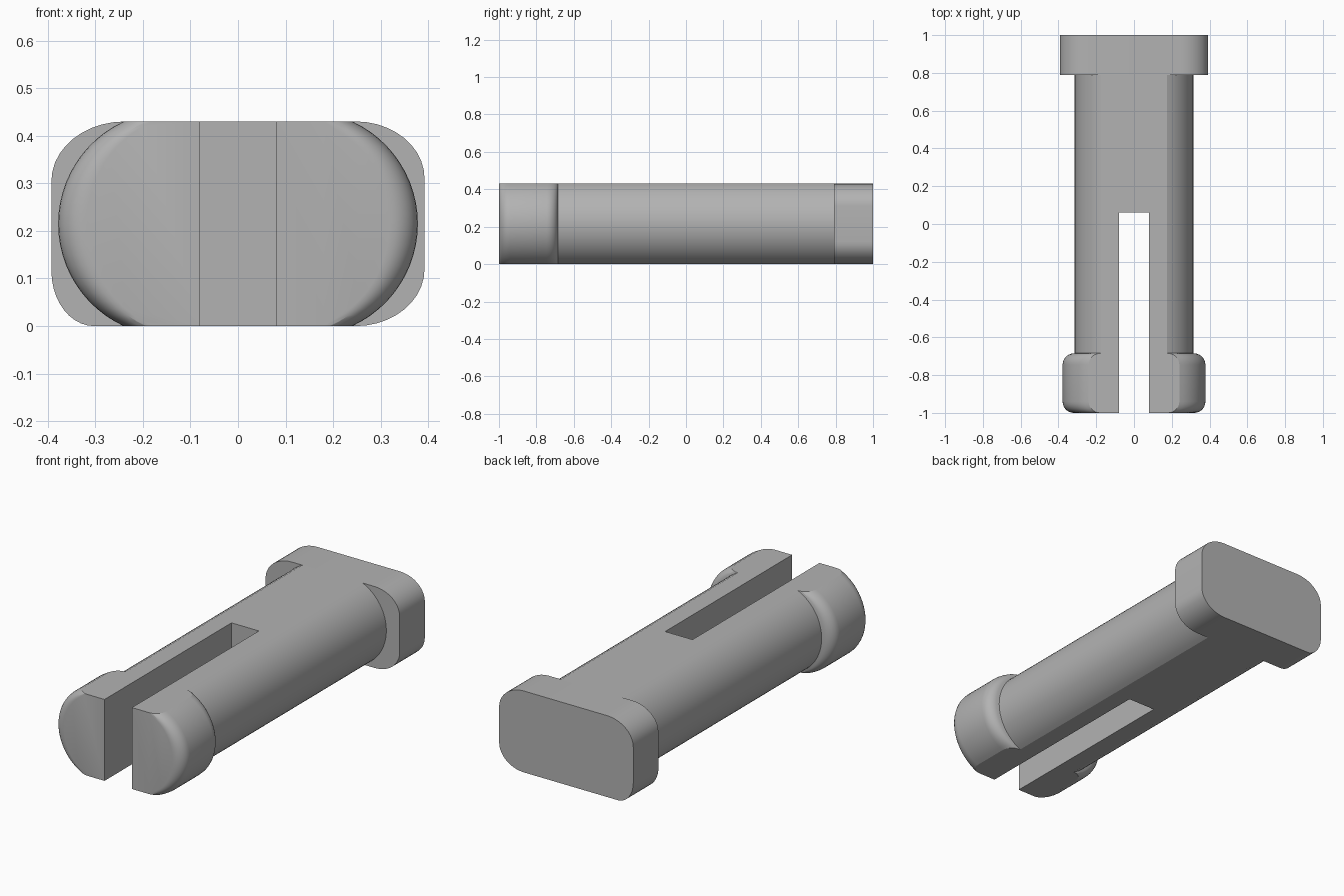
import bpy, bmesh
from math import sin, cos, asin, pi, radians

if "Cube" in bpy.data.objects:
    bpy.data.objects.remove(bpy.data.objects["Cube"], do_unlink=True)

HALF = 0.215   # half of the overall thickness

grey = bpy.data.materials.new("plain grey")
grey.use_nodes = True
grey.diffuse_color = (0.45, 0.45, 0.45, 1)
grey.node_tree.nodes["Principled BSDF"].inputs["Base Color"].default_value = grey.diffuse_color


def loft(name, sections):
    """Skin a list of (y, outline) sections and cap both ends."""
    bm = bmesh.new()
    rings = [[bm.verts.new((x, y, z)) for x, z in pts] for y, pts in sections]
    n = len(rings[0])
    for a, b in zip(rings, rings[1:]):
        for i in range(n):
            j = (i + 1) % n
            bm.faces.new((a[i], a[j], b[j], b[i]))
    bm.faces.new(rings[0])
    bm.faces.new(rings[-1])
    bmesh.ops.recalc_face_normals(bm, faces=bm.faces)
    mesh = bpy.data.meshes.new(name)
    bm.to_mesh(mesh)
    bm.free()
    mesh.materials.append(grey)
    ob = bpy.data.objects.new(name, mesh)
    bpy.context.collection.objects.link(ob)
    return ob


def barrel(width, flat, steps=24):
    """Outline with bulged sides and flat top and bottom."""
    drop = width - flat
    r = (HALF ** 2 + drop ** 2) / (2 * drop)
    a = asin(HALF / r)
    side = []
    for i in range(steps + 1):
        t = -a + 2 * a * i / steps
        side.append((width - r + r * cos(t), HALF + r * sin(t)))
    return side + [(-x, z) for x, z in reversed(side)]


def rounded_plate(w, corners, steps=10):
    """Outline with elliptical corners, from lower right anticlockwise."""
    pts = []
    for k, (sx, sz, rx, rz) in enumerate(corners):
        for i in range(steps + 1):
            t = -pi / 2 + k * pi / 2 + i / steps * pi / 2
            pts.append((sx * (w - rx) + rx * cos(t),
                        HALF + sz * (HALF - rz) + rz * sin(t)))
    return pts


# Shaft and bulged tip in one skin, with rounded tip edges
STEPS, ROUND = 7, 0.06
sections = []
for i in range(STEPS + 1):
    t = i / STEPS * pi / 2
    s = sin(t)
    sections.append((-1 + ROUND * (1 - cos(t)), barrel(0.318 + 0.06 * s, 0.18 + 0.06 * s)))
for i in range(STEPS + 1):
    t = i / STEPS * pi / 2
    c = cos(t)
    sections.append((-0.745 + ROUND * sin(t), barrel(0.318 + 0.06 * c, 0.18 + 0.06 * c)))
sections.append((-0.684, barrel(0.314, 0.176)))
sections.append((0.79, barrel(0.314, 0.176)))
shaft = loft("split_shaft", sections)

# Slot through the front half
bpy.ops.mesh.primitive_cube_add(size=1, location=(0, -0.52, HALF))
cutter = bpy.context.object
cutter.name = "slot_cutter"
cutter.scale = (0.16, 1.16, 1)
cutter.hide_render = True
bpy.context.view_layer.update()
cut = shaft.modifiers.new("slot", 'BOOLEAN')
cut.operation = 'DIFFERENCE'
cut.solver = 'EXACT'
cut.object = cutter
bpy.context.view_layer.objects.active = shaft
bpy.ops.object.modifier_apply(modifier=cut.name)
bpy.data.objects.remove(cutter, do_unlink=True)

# Head plate, one lower corner tighter than the rest
outline = rounded_plate(0.392, [(1, -1, 0.145, 0.12), (1, 1, 0.145, 0.12),
                                (-1, 1, 0.155, 0.125), (-1, -1, 0.09, 0.115)])
head = loft("head_plate", [(0.79, outline), (1, outline)])

# Smooth rounded sides, keep cut edges crisp
for ob in (shaft, head):
    bpy.ops.object.select_all(action='DESELECT')
    ob.select_set(True)
    bpy.context.view_layer.objects.active = ob
    bpy.ops.object.shade_smooth_by_angle(angle=radians(20))
